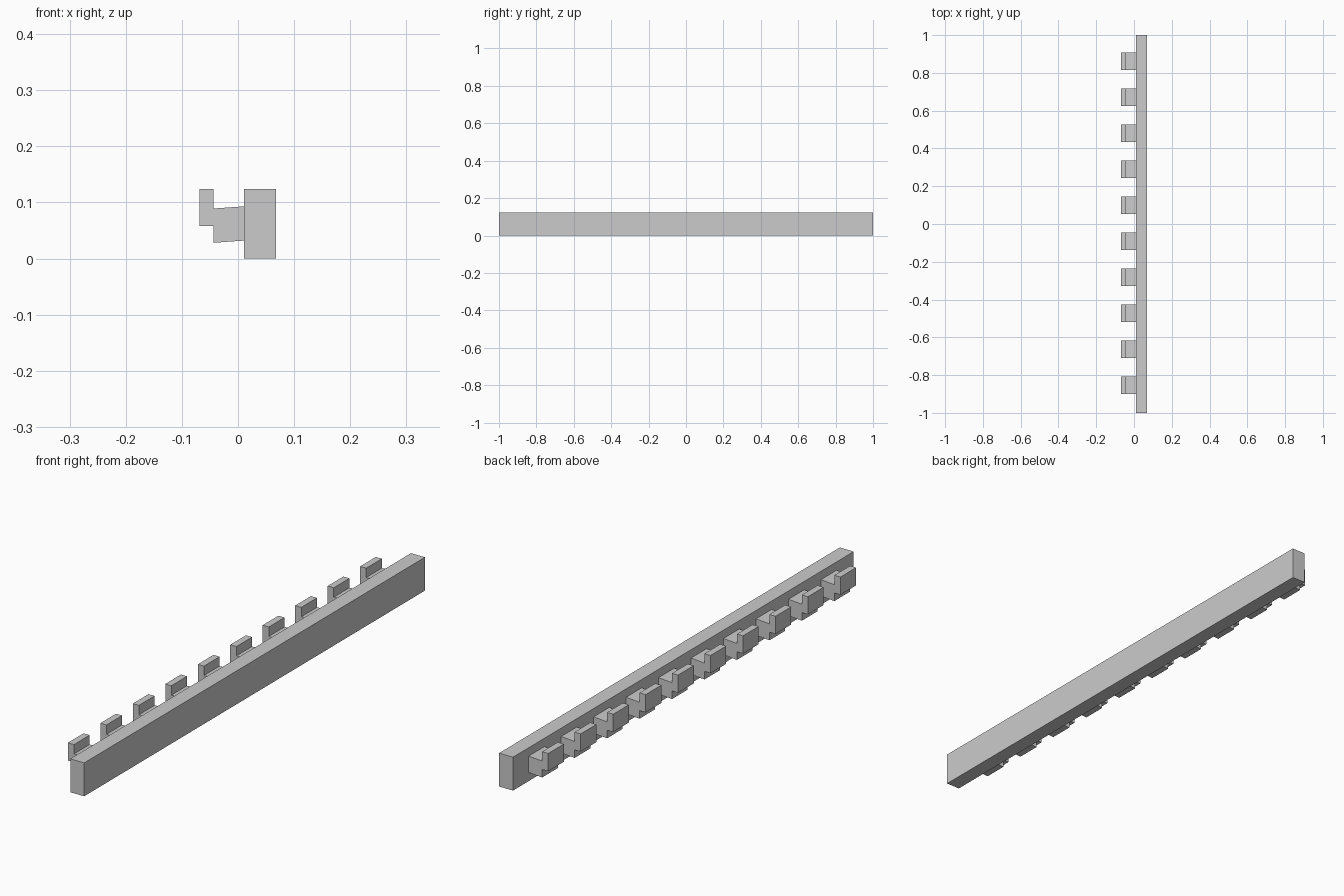
import bpy, bmesh
from mathutils import Vector

if "Cube" in bpy.data.objects:
    bpy.data.objects.remove(bpy.data.objects["Cube"])


def extrude_profile(name, profile, y0, y1):
    """Extrude an x-z profile along y into a closed solid."""
    bm = bmesh.new()
    face = bm.faces.new([bm.verts.new((x, y0, z)) for x, z in profile])
    ext = bmesh.ops.extrude_face_region(bm, geom=[face])
    verts = [g for g in ext["geom"] if isinstance(g, bmesh.types.BMVert)]
    bmesh.ops.translate(bm, verts=verts, vec=Vector((0, y1 - y0, 0)))
    bmesh.ops.recalc_face_normals(bm, faces=bm.faces)
    mesh = bpy.data.meshes.new(name)
    bm.to_mesh(mesh)
    bm.free()
    obj = bpy.data.objects.new(name, mesh)
    bpy.context.collection.objects.link(obj)
    return obj


# Long backing rail
extrude_profile("rail", [(0.011, 0), (0.068, 0), (0.068, 0.124), (0.011, 0.124)], -1, 1)

# Coat pegs: slightly sloping arm with an upturned tip, repeated along the rail
peg_profile = [(-0.069, 0.058), (-0.044, 0.058), (-0.044, 0.028), (0.011, 0.032),
               (0.011, 0.093), (-0.044, 0.089), (-0.044, 0.124), (-0.069, 0.124)]
pegs = extrude_profile("pegs", peg_profile, -0.900, -0.808)
array = pegs.modifiers.new("repeat", "ARRAY")
array.count = 10
array.use_relative_offset = False
array.use_constant_offset = True
array.constant_offset_displace = (0, 0.1906, 0)
